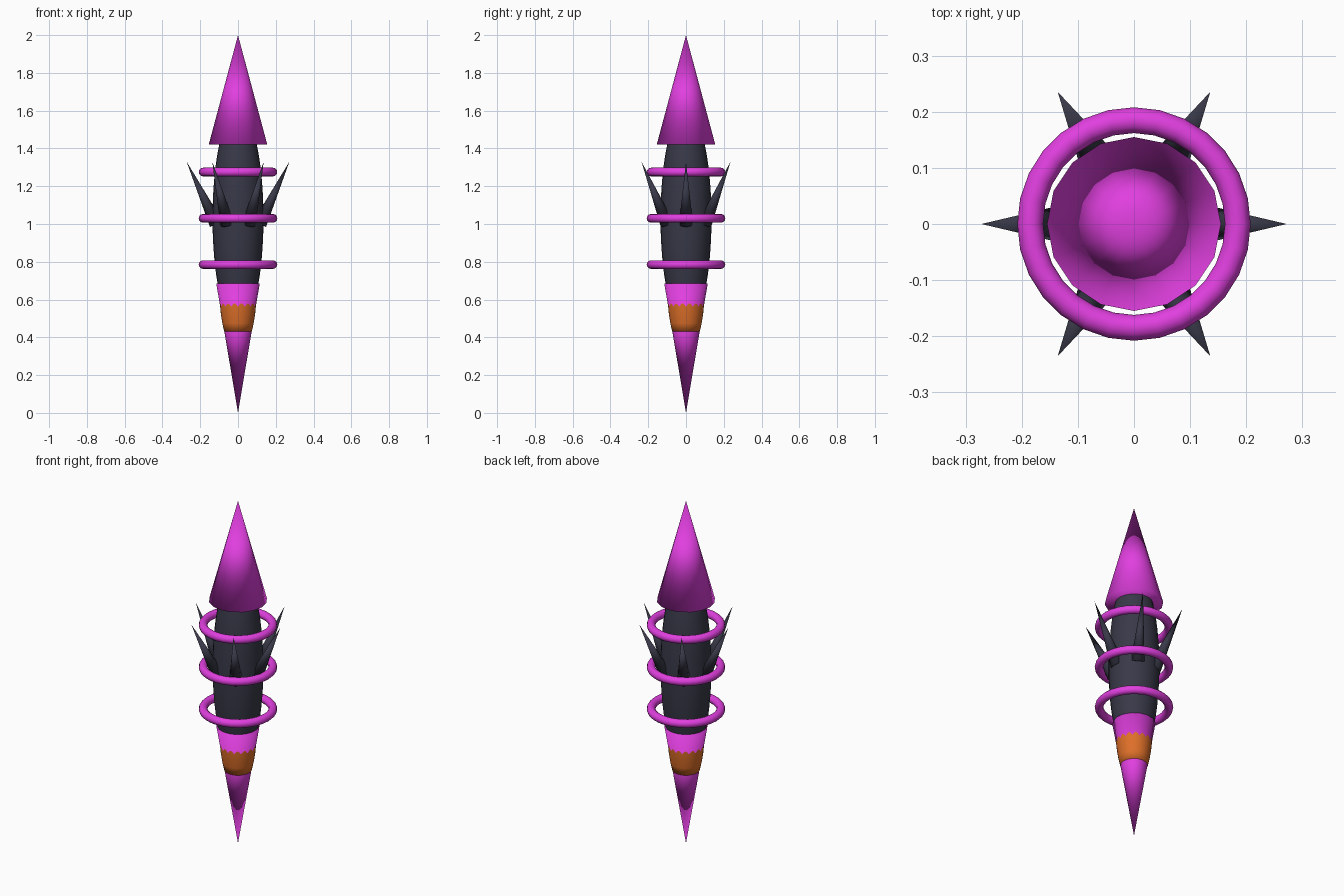
import bpy, bmesh
from math import sin, cos, pi, atan2, hypot
from mathutils import Matrix

default = bpy.data.objects.get("Cube")
if default:
    bpy.data.objects.remove(default, do_unlink=True)


def material(name, rgb):
    mat = bpy.data.materials.new(name)
    mat.use_nodes = True
    colour = (*rgb, 1)
    mat.diffuse_color = colour
    mat.node_tree.nodes["Principled BSDF"].inputs["Base Color"].default_value = colour
    return mat


MAGENTA = material("magenta", (0.75, 0.05, 0.74))
DARK = material("dark slate", (0.04, 0.04, 0.065))
ORANGE = material("orange", (0.73, 0.16, 0.022))


def finish(name, bm, mat):
    """Turn a bmesh into a smooth-shaded object."""
    bmesh.ops.recalc_face_normals(bm, faces=bm.faces)
    for face in bm.faces:
        face.smooth = True
    mesh = bpy.data.meshes.new(name)
    bm.to_mesh(mesh)
    bm.free()
    mesh.materials.append(mat)
    obj = bpy.data.objects.new(name, mesh)
    bpy.context.collection.objects.link(obj)
    return obj


def cone(name, mat, radius, base, tip, sides):
    """Capped cone in the xz plane from base (x, z) to tip (x, z)."""
    dx, dz = tip[0] - base[0], tip[1] - base[1]
    length = hypot(dx, dz)
    place = (Matrix.Translation((base[0], 0, base[1]))
             @ Matrix.Rotation(atan2(dx, dz), 4, "Y")
             @ Matrix.Translation((0, 0, length / 2)))
    bm = bmesh.new()
    bmesh.ops.create_cone(bm, cap_ends=True, segments=sides, radius1=radius,
                          radius2=0, depth=length, matrix=place)
    bmesh.ops.remove_doubles(bm, verts=bm.verts, dist=0.0001)
    return finish(name, bm, mat)


def lathe(name, mat, profile, sides, closed=False):
    """Spin (radius, z) points around the z axis."""
    bm = bmesh.new()
    verts = [bm.verts.new((r, 0, z)) for r, z in profile]
    edges = [bm.edges.new(pair) for pair in zip(verts, verts[1:])]
    if closed:
        edges.append(bm.edges.new((verts[-1], verts[0])))
    bmesh.ops.spin(bm, geom=verts + edges, cent=(0, 0, 0), axis=(0, 0, 1),
                   angle=2 * pi, steps=sides, use_duplicate=False)
    bmesh.ops.remove_doubles(bm, verts=bm.verts, dist=0.0001)
    return finish(name, bm, mat)


# Pointed ends
cone("nose_cone", MAGENTA, 0.155, (0, 1.42), (0, 2), 16)
cone("tail_cone", MAGENTA, 0.115, (0, 0.685), (0, 0), 16)

# Slim oval body running into both cones
body = [(0.135 * sin(a), 1.03 - 0.58 * cos(a))
        for a in (pi * i / 24 for i in range(25))]
lathe("body", DARK, body, 24)

# Bulging band around the tail
lathe("tail_band", ORANGE,
      [(0.05, 0.43), (0.073, 0.43), (0.083, 0.475), (0.091, 0.525),
       (0.0955, 0.575), (0.096, 0.60)], 32)

# Three floating rings
ring = [(0.185 + 0.023 * cos(a), 0.023 * sin(a))
        for a in (2 * pi * i / 12 for i in range(12))]
for label, height in (("lower", 0.785), ("middle", 1.03), ("upper", 1.275)):
    lathe(label + "_ring", MAGENTA, ring, 28, closed=True).location.z = height

# Crown of six leaning spikes
for i in range(6):
    spike = cone(f"spike_{i + 1}", DARK, 0.037, (0.115, 1.0), (0.272, 1.33), 12)
    spike.rotation_euler.z = i * pi / 3
